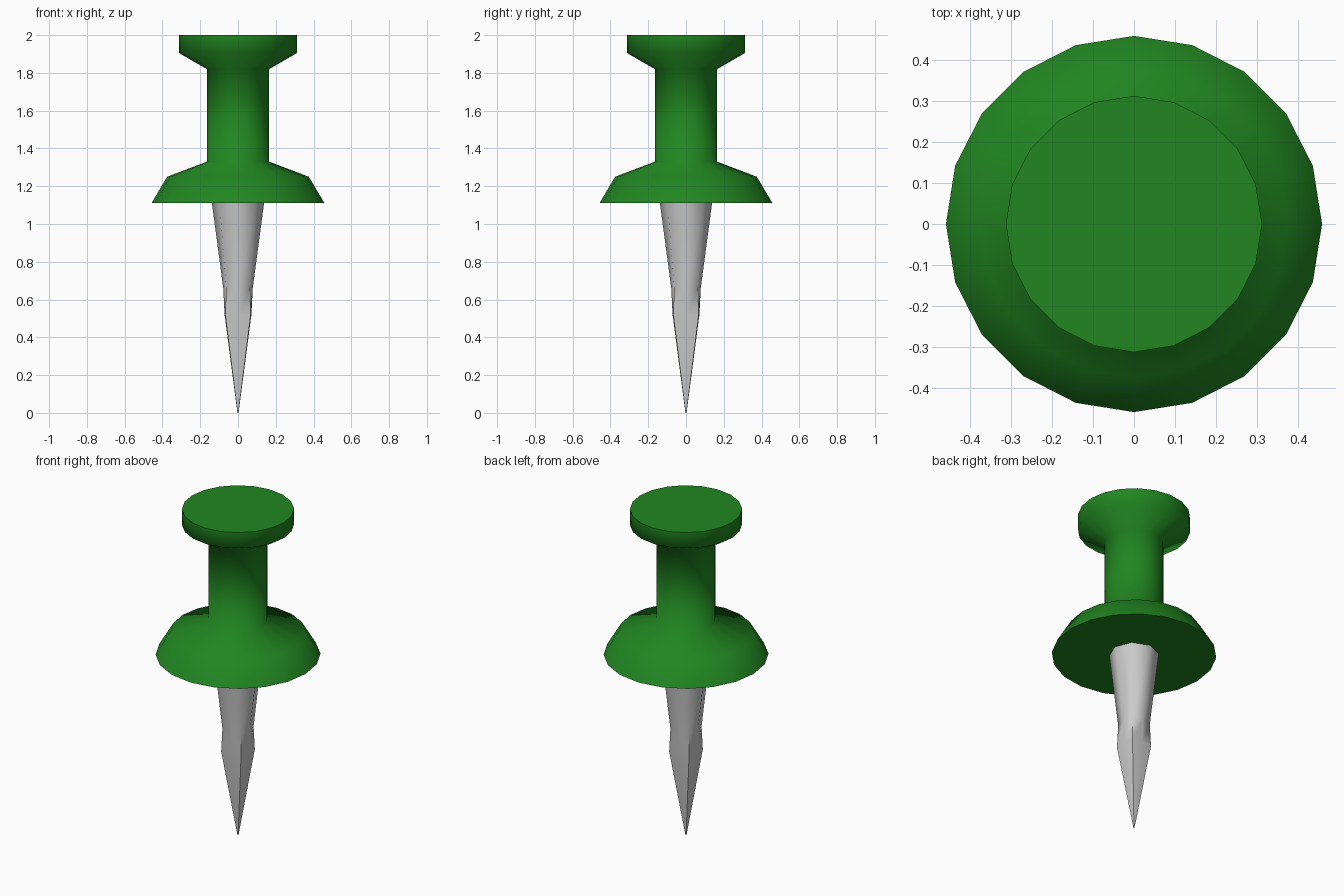
import bpy, bmesh, math

if "Cube" in bpy.data.objects:
    bpy.data.objects.remove(bpy.data.objects["Cube"])


def loft(name, rings, sides, color=None, angle=60):
    """Bridge rings of (z, radius on axes, radius on diagonals) and cap both ends."""
    bm = bmesh.new()
    loops = []
    for z, r_axis, r_diag in rings:
        loop = []
        for i in range(sides):
            a = 2 * math.pi * i / sides
            r = r_axis + (r_diag - r_axis) * math.sin(2 * a) ** 2
            loop.append(bm.verts.new((r * math.cos(a), r * math.sin(a), z)))
        loops.append(loop)
    for lo, hi in zip(loops, loops[1:]):
        for i in range(sides):
            j = (i + 1) % sides
            bm.faces.new((lo[i], lo[j], hi[j], hi[i]))
    bm.faces.new(loops[0][::-1])
    bm.faces.new(loops[-1])
    bmesh.ops.recalc_face_normals(bm, faces=bm.faces)
    mesh = bpy.data.meshes.new(name)
    bm.to_mesh(mesh)
    bm.free()
    obj = bpy.data.objects.new(name, mesh)
    bpy.context.collection.objects.link(obj)
    if color:
        mat = bpy.data.materials.new(name + "_material")
        mat.diffuse_color = color
        mat.use_nodes = True
        mat.node_tree.nodes["Principled BSDF"].inputs["Base Color"].default_value = mat.diffuse_color
        mesh.materials.append(mat)
    bpy.ops.object.select_all(action='DESELECT')
    obj.select_set(True)
    bpy.context.view_layer.objects.active = obj
    bpy.ops.object.shade_smooth_by_angle(angle=math.radians(angle))
    return obj


# Green plastic handle: flared collar, straight stem, flat-topped head
profile = [(1.11, 0.458), (1.25, 0.375), (1.33, 0.165),
           (1.82, 0.165), (1.905, 0.312), (2.0, 0.312)]
loft("handle", [(z, r, r) for z, r in profile], 20, (0.015, 0.24, 0.015, 1), 75)

# Grey steel needle, slightly squared where it swells at mid length
loft("needle", [(0.0, 0.003, 0.003), (0.52, 0.071, 0.095),
                (0.66, 0.078, 0.088), (1.11, 0.138, 0.138)], 8)
